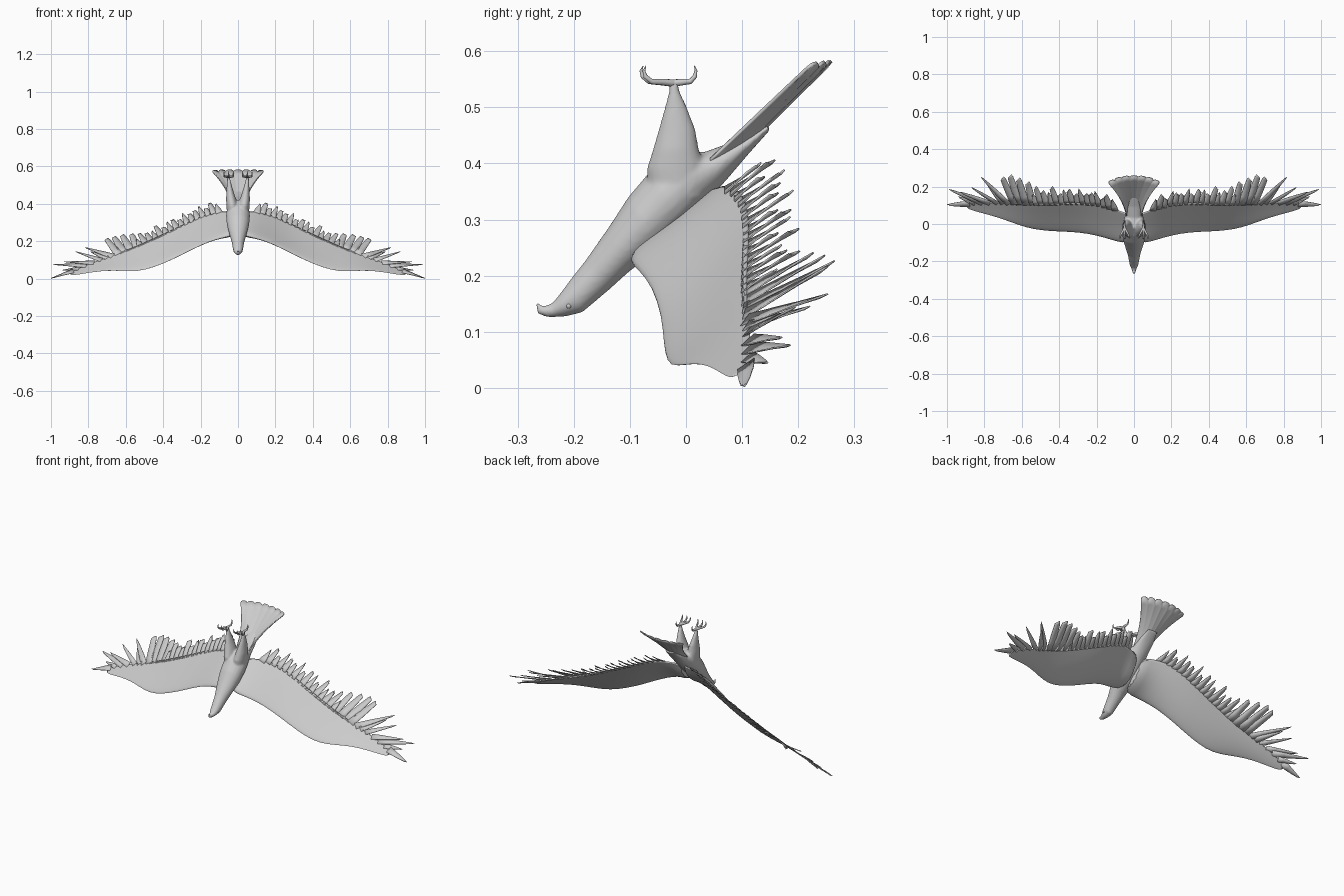
import bpy, bmesh, math
from math import sin, cos, pi
from mathutils import Vector

cube = bpy.data.objects.get("Cube")
if cube:
    bpy.data.objects.remove(cube)

grey = bpy.data.materials.new("plain grey")
grey.use_nodes = True
grey.diffuse_color = (0.6, 0.6, 0.6, 1)
grey.node_tree.nodes["Principled BSDF"].inputs["Base Color"].default_value = (0.6, 0.6, 0.6, 1)


def finish(name, bm, mirror=False, thickness=0, subdivide=0, angle=60):
    """Turn a bmesh into a named, smooth shaded object."""
    bmesh.ops.recalc_face_normals(bm, faces=bm.faces)
    mesh = bpy.data.meshes.new(name)
    bm.to_mesh(mesh)
    bm.free()
    mesh.materials.append(grey)
    obj = bpy.data.objects.new(name, mesh)
    bpy.context.collection.objects.link(obj)
    bpy.ops.object.select_all(action='DESELECT')
    obj.select_set(True)
    bpy.context.view_layer.objects.active = obj
    bpy.ops.object.shade_smooth_by_angle(angle=math.radians(angle))
    if thickness:
        mod = obj.modifiers.new("thickness", 'SOLIDIFY')
        mod.thickness, mod.offset = thickness, 0
    if subdivide:
        mod = obj.modifiers.new("smooth", 'SUBSURF')
        mod.levels = mod.render_levels = subdivide
    if mirror:
        obj.modifiers.new("mirror", 'MIRROR').use_mirror_merge = False
    return obj


def loft(bm, rings, closed=True):
    """Skin a list of point rings; closed rings get end caps."""
    rows = [[bm.verts.new(p) for p in ring] for ring in rings]
    n = len(rows[0])
    for a, b in zip(rows, rows[1:]):
        for i in range(n if closed else n - 1):
            j = (i + 1) % n
            bm.faces.new((a[i], a[j], b[j], b[i]))
    if closed:
        bm.faces.new(rows[0][::-1])
        bm.faces.new(rows[-1])


def tube(bm, path, radii, sides=8):
    """Tapered tube along a path."""
    path = [Vector(p) for p in path]
    rings = []
    for i, p in enumerate(path):
        d = (path[min(i + 1, len(path) - 1)] - path[max(i - 1, 0)]).normalized()
        u = d.cross(Vector((0.9, 0.1, 0.3))).normalized()
        v = d.cross(u)
        rings.append([p + radii[i] * (cos(2 * pi * k / sides) * u + sin(2 * pi * k / sides) * v)
                      for k in range(sides)])
    loft(bm, rings)


# Body: back point (y, z), breast point (y, z), half width
BODY = [(-.269, .148, -.265, .155, .003), (-.264, .131, -.256, .145, .008),
        (-.245, .125, -.238, .151, .013), (-.215, .127, -.222, .171, .023),
        (-.185, .134, -.203, .197, .028), (-.14, .172, -.18, .226, .034),
        (-.10, .208, -.138, .286, .048), (-.05, .245, -.103, .34, .06),
        (0, .29, -.065, .385, .064), (.04, .335, -.02, .42, .058),
        (.072, .37, .032, .42, .046), (.11, .415, .092, .442, .042), (.15, .46, .145, .47, .03)]
bm = bmesh.new()
rings = []
for yb, zb, yv, zv, w in BODY:
    rings.append([(w * sin(a), (yb + yv) / 2 + (yb - yv) / 2 * cos(a),
                   (zb + zv) / 2 + (zb - zv) / 2 * cos(a))
                  for a in [2 * pi * k / 20 for k in range(20)]])
loft(bm, rings)

# Thighs and shanks, blended into the body: centre x, y, z, half width, half depth
LEG = [(.026, -.017, .34, .032, .05), (.031, -.018, .39, .031, .052), (.037, -.018, .425, .027, .041),
       (.042, -.016, .46, .02, .033), (.047, -.018, .5, .013, .02),
       (.05, -.021, .53, .009, .009), (.05, -.022, .546, .008, .009)]
for s in (-1, 1):
    loft(bm, [[(s * x + w * cos(2 * pi * k / 20), y + d * sin(2 * pi * k / 20), z) for k in range(20)]
              for x, y, z, w, d in LEG])
body = finish("body_and_legs", bm)
blend = body.modifiers.new("blend", 'REMESH')
blend.mode, blend.voxel_size, blend.use_smooth_shade = 'VOXEL', 0.004, True
relax = body.modifiers.new("relax", 'SMOOTH')
relax.factor, relax.iterations = 0.5, 10

# Eyes
bm = bmesh.new()
bmesh.ops.create_uvsphere(bm, u_segments=10, v_segments=6, radius=0.005)
bmesh.ops.translate(bm, verts=bm.verts, vec=(.02, -.209, .146))
finish("eye", bm, mirror=True)

# Tail: cupped fan with a scalloped end
bm = bmesh.new()
rows = []
COLS, ROWS = 56, 8
for r in range(ROWS + 1):
    row = []
    for c in range(COLS + 1):
        u = 2 * c / COLS - 1
        scallop = abs(sin(u * pi * 3.5 + pi / 2)) ** 0.5
        v = r / ROWS * (0.96 - 0.1 * u * u + 0.04 * scallop)
        half = 0.038 + 0.035 * v + 0.09 * v * v
        cup = (0.03 - 0.008 * v) * u * u + 0.002 * scallop * v
        row.append((half * u, .055 + .205 * v - .7 * cup, .378 + .203 * v + .7 * cup))
    rows.append(row)
loft(bm, rows, closed=False)
finish("tail_fan", bm, thickness=0.006)

# Toes with hooked claws: three forward, one back
bm = bmesh.new()
for side, forward in ((-.025, -1), (0, -1.1), (.025, -1), (0, .75)):
    path = [(.05 + side * s, -.022 + .053 * forward * f, z) for s, f, z in
            ((0, 0, .543), (.5, .4, .545), (.9, .75, .546), (1, .95, .555), (1, 1, .565), (1, .93, .574))]
    tube(bm, path, (.007, .006, .005, .004, .0025, .0006))
finish("toes", bm, mirror=True)

# Wing: span x, leading edge (y, z), trailing edge (y, z), thickness
WING = [(0, -.09, .235, .05, .36, .08), (.06, -.104, .222, .065, .362, .062),
        (.12, -.086, .208, .09, .362, .046), (.2, -.062, .178, .11, .335, .038),
        (.3, -.045, .125, .115, .288, .034), (.4, -.042, .078, .112, .24, .03),
        (.5, -.036, .042, .11, .195, .025), (.58, -.02, .037, .11, .16, .02),
        (.66, .01, .043, .112, .13, .015), (.74, .038, .04, .115, .1, .01),
        (.82, .06, .027, .115, .07, .006), (.9, .082, .014, .108, .035, .003)]


def chord(x):
    """Leading point, trailing point and thickness at a span position."""
    for a, b in zip(WING, WING[1:]):
        if x <= b[0]:
            t = (x - a[0]) / (b[0] - a[0])
            s = [p + (q - p) * t for p, q in zip(a, b)]
            break
    return Vector((x, s[1], s[2])), Vector((x, s[3], s[4])), s[5]


bm = bmesh.new()
STEPS = (0, .04, .12, .25, .45, .7, 1)
rings = []
for x in [row[0] for row in WING]:
    lead, trail, thick = chord(x)
    along = trail - lead
    back = Vector((0, along.z, -along.y)).normalized()

    def skin(t, sign):
        depth = thick * (1.5 * math.sqrt(t) * (1 - t) + 0.06 * t)
        camber = 0.25 * thick * sin(pi * t)
        return lead + along * t + back * (camber + sign * depth * 0.6)
    rings.append([skin(t, 1) for t in STEPS] + [skin(t, -1) for t in STEPS[:0:-1]])
loft(bm, rings)
finish("wing", bm, mirror=True, subdivide=1)


def feather(bm, x, tip, width, twist, blunt):
    """Flat blade growing from the wing's rear edge to a slanted tip."""
    lead, trail, _ = chord(x)
    root = lead.lerp(trail, 0.93)
    tip = Vector(tip)
    d = (tip - root).normalized()
    normal = (trail - lead).cross(Vector((1, 0, -0.4))).normalized()
    flat = d.cross(normal).normalized()
    rows = []
    for t in (0, .3, .65, .9):
        p = root.lerp(tip, t)
        turn = twist * t
        across = (flat * cos(turn) + normal * sin(turn)) * width / 2
        w = 1.15 + (blunt - 1.15) * t ** 1.6
        rows.append([p - across * w, p + normal * width * 0.1 * t, p + across * w])
    rows.append([tip - across * blunt - d * 0.014, tip - d * 0.005, tip + across * blunt * 0.7])
    loft(bm, rows, closed=False)


# Short ragged feathers along the inner wing
bm = bmesh.new()
COUNT = 16
for i in range(COUNT):
    x = .1 + .42 * i / (COUNT - 1)
    _, trail, _ = chord(x)
    reach = 0.85 + 0.25 * sin(i * 2.4)
    tip = trail + Vector((.02 + .03 * x, .055 + .06 * x, .048 - .01 * x)) * reach
    feather(bm, x, tip, .033, .7, .65 if i % 3 else .1)
finish("inner_feathers", bm, mirror=True, thickness=0.003, angle=40)

# Long fingers of the outer wing: root span, tip, width
FINGERS = [(.54, (.57, .225, .24), .036), (.575, (.62, .245, .235), .038),
           (.61, (.665, .262, .225), .038), (.64, (.705, .25, .215), .036),
           (.67, (.82, .252, .167), .03), (.7, (.79, .22, .145), .028),
           (.73, (.87, .195, .145), .024), (.77, (.93, .17, .09), .028),
           (.81, (.99, .185, .076), .03), (.85, (.94, .145, .045), .026),
           (.88, (1, .102, .002), .032)]
bm = bmesh.new()
for i, (x, tip, width) in enumerate(FINGERS):
    feather(bm, x, tip, width, .4, .75 if i < 4 else .15)
finish("outer_feathers", bm, mirror=True, thickness=0.003, angle=40)
